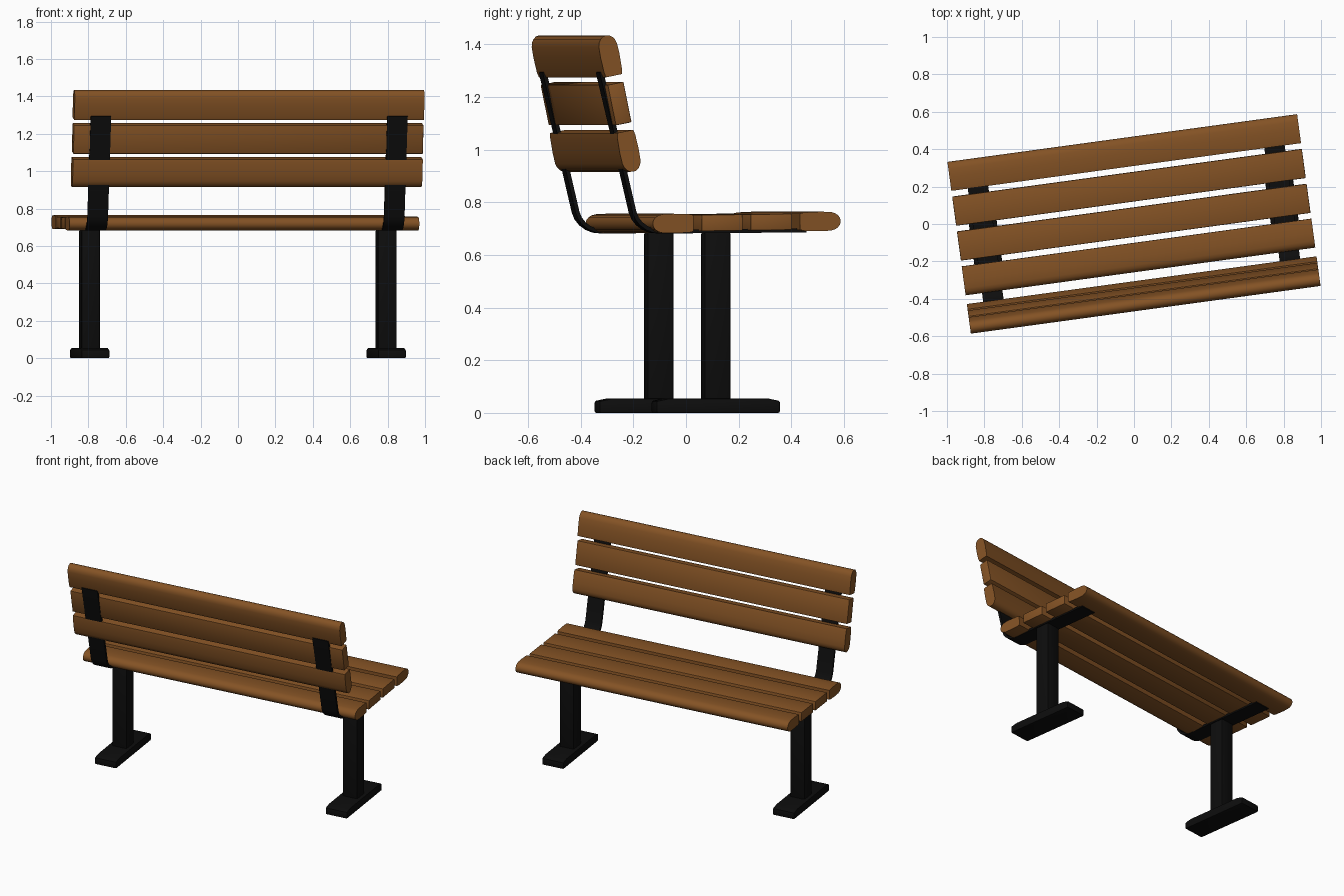
import bpy, bmesh, math
from mathutils import Matrix

if "Cube" in bpy.data.objects:
    bpy.data.objects.remove(bpy.data.objects["Cube"])

TURN = Matrix.Rotation(math.radians(7.77), 4, 'Z')   # whole bench is turned slightly
LENGTH = 1.887


def material(name, color):
    m = bpy.data.materials.new(name)
    m.diffuse_color = (*color, 1)
    m.use_nodes = True
    m.node_tree.nodes["Principled BSDF"].inputs["Base Color"].default_value = m.diffuse_color
    return m


WOOD = material("wood", (0.23, 0.085, 0.018))
METAL = material("black_metal", (0.004, 0.004, 0.004))


def extrude(name, profile, width, mat, place=Matrix(), bevel=0.0):
    """Extrude a (y, z) outline along x, centred, then place it."""
    bm = bmesh.new()
    face = bm.faces.new([bm.verts.new((-width / 2, y, z)) for y, z in profile])
    out = bmesh.ops.extrude_face_region(bm, geom=[face])
    moved = [g for g in out["geom"] if isinstance(g, bmesh.types.BMVert)]
    bmesh.ops.translate(bm, verts=moved, vec=(width, 0, 0))
    bmesh.ops.recalc_face_normals(bm, faces=bm.faces)
    if bevel:
        edges = [e for e in bm.edges if e.calc_face_angle() > math.radians(40)]
        bmesh.ops.bevel(bm, geom=edges, offset=bevel, segments=2, profile=0.5,
                        affect='EDGES')
    mesh = bpy.data.meshes.new(name)
    bm.to_mesh(mesh)
    bm.free()
    mesh.materials.append(mat)
    ob = bpy.data.objects.new(name, mesh)
    bpy.context.collection.objects.link(ob)
    ob.matrix_world = TURN @ place
    bpy.ops.object.select_all(action='DESELECT')
    ob.select_set(True)
    bpy.context.view_layer.objects.active = ob
    bpy.ops.object.shade_smooth_by_angle(angle=math.radians(35))
    return ob


def rect(w, h):
    return [(-w / 2, -h / 2), (w / 2, -h / 2), (w / 2, h / 2), (-w / 2, h / 2)]


def strip(path, t):
    """Outline of a path thickened by t."""
    left, right = [], []
    for i, (y, z) in enumerate(path):
        a, b = path[max(i - 1, 0)], path[min(i + 1, len(path) - 1)]
        d = math.hypot(b[0] - a[0], b[1] - a[1])
        ny, nz = -(b[1] - a[1]) / d * t / 2, (b[0] - a[0]) / d * t / 2
        left.append((y + ny, z + nz))
        right.append((y - ny, z - nz))
    return left + right[::-1]


# Slat outlines: plain for the inner boards, rounded nose for the outer ones
PLAIN = rect(0.157, 0.062)
HALF = [(-0.078, 0.031), (-0.06, 0.035), (0, 0.037), (0.04, 0.0355), (0.056, 0.031),
        (0.068, 0.023), (0.076, 0.012)]
NOSE = HALF + [(0.078, 0)] + [(y, -z) for y, z in reversed(HALF)]


def flip(profile):
    return [(-y, z) for y, z in profile]


def slat(name, y, z, tilt, profile):
    place = Matrix.Translation((0, y, z)) @ Matrix.Rotation(tilt, 4, 'X')
    extrude(name, profile, LENGTH, WOOD, place, 0.004 if profile is PLAIN else 0)


# Seat slats
for i, prof in enumerate([flip(NOSE), PLAIN, PLAIN, NOSE]):
    y = -0.178 + 0.188 * i
    slat(f"seat_slat_{i + 1}", y, 0.722 + 0.014 * y, 0.014, prof)

# Backrest slats
LEAN = math.radians(11.5)
for i, prof in enumerate([flip(NOSE), PLAIN, NOSE]):
    s = 0.186 * (i - 1)
    slat(f"back_slat_{i + 1}", -0.383 - s * math.sin(LEAN), 1.175 + s * math.cos(LEAN),
         math.pi / 2 + LEAN, prof)

# Metal supports, one set per side
STRAP = [(0.345, 0.693), (-0.21, 0.689), (-0.24, 0.692), (-0.266, 0.702), (-0.288, 0.718),
         (-0.304, 0.738), (-0.314, 0.762), (-0.358, 0.95), (-0.437, 1.28), (-0.44, 1.295)]
BASE = [(-0.237, 0), (0.237, 0), (0.237, 0.045), (0.19, 0.055), (-0.19, 0.055),
        (-0.237, 0.045)]
for side, x in (("left", -0.8), ("right", 0.8)):
    at = Matrix.Translation((x, 0.005, 0))
    extrude(f"{side}_strap", strip(STRAP, 0.015), 0.11, METAL, Matrix.Translation((x, 0, 0)))
    extrude(f"{side}_post", rect(0.102, 0.65), 0.102, METAL,
            at @ Matrix.Translation((0, 0, 0.363)), 0.01)
    extrude(f"{side}_base", BASE, 0.15, METAL, at, 0.007)
